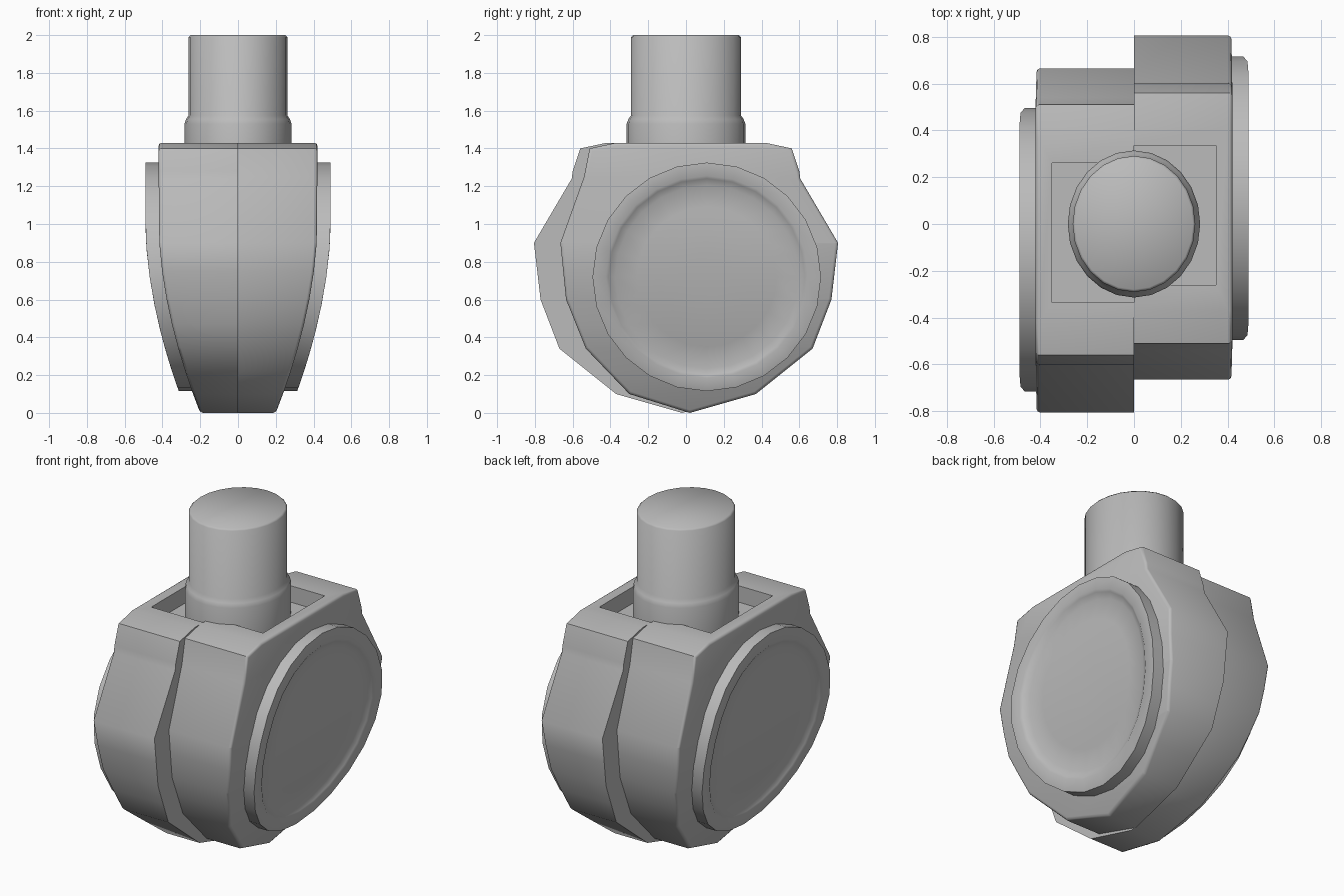
import bpy, bmesh, math
from mathutils import Matrix

cube = bpy.data.objects.get("Cube")
if cube:
    bpy.data.objects.remove(cube, do_unlink=True)

grey = bpy.data.materials.new("plain_grey")
grey.use_nodes = True
COLOUR = (0.5, 0.5, 0.5, 1)
grey.diffuse_color = COLOUR
grey.node_tree.nodes["Principled BSDF"].inputs["Base Color"].default_value = COLOUR

TOP_W, WALL = 0.42, 0.07


def width(z):
    """Half width of the housing, tapering in a curve towards the floor."""
    return TOP_W - 0.22 * min(1, max(0, 1 - z)) ** 1.8


def finish(name, bm):
    bmesh.ops.recalc_face_normals(bm, faces=bm.faces)
    mesh = bpy.data.meshes.new(name)
    bm.to_mesh(mesh)
    bm.free()
    mesh.materials.append(grey)
    obj = bpy.data.objects.new(name, mesh)
    bpy.context.collection.objects.link(obj)
    return obj


def activate(obj):
    bpy.ops.object.select_all(action='DESELECT')
    obj.select_set(True)
    bpy.context.view_layer.objects.active = obj


def smooth(obj, degrees):
    activate(obj)
    bpy.ops.object.shade_smooth_by_angle(angle=math.radians(degrees))


def lathe(bm, rings, sides, place):
    """Skin rings of (radius, offset); place maps them to a point."""
    loops = []
    for r, d in rings:
        loops.append([bm.verts.new(place(r * math.cos(a), r * math.sin(a), d))
                      for a in (2 * math.pi * i / sides for i in range(sides))])
    for a, b in zip(loops, loops[1:]):
        for i in range(sides):
            j = (i + 1) % sides
            bm.faces.new((a[i], a[j], b[j], b[i]))
    bm.faces.new(loops[0])
    bm.faces.new(loops[-1])


# Housing side profile (y, z)
PROFILE = [(0.42, 1.43), (0.56, 1.4), (0.6, 1.28), (0.605, 1.24), (0.805, 0.9),
           (0.77, 0.6), (0.67, 0.34), (0.37, 0.1), (0.02, 0), (-0.3, 0.1),
           (-0.53, 0.34), (-0.635, 0.6), (-0.665, 0.9), (-0.54, 1.25),
           (-0.51, 1.4), (-0.37, 1.43)]
LEVELS = [0.1, 0.22, 0.34, 0.47, 0.6, 0.75, 0.9]


def slab(name, x0, x1, scale, bevel):
    """Extrude the profile sideways and bend its outer face to the taper."""
    bm = bmesh.new()
    cy, cz = 0.07, 0.6
    face = bm.faces.new([bm.verts.new((x0, cy + (y - cy) * scale, cz + (z - cz) * scale))
                         for y, z in PROFILE])
    out = bmesh.ops.extrude_face_region(bm, geom=[face])["geom"]
    moved = [v for v in out if isinstance(v, bmesh.types.BMVert)]
    bmesh.ops.translate(bm, verts=moved, vec=(x1 - x0, 0, 0))
    bmesh.ops.recalc_face_normals(bm, faces=bm.faces)
    if bevel:
        rim = [e for e in bm.edges if all(abs(v.co.x - x1) < 1e-4 for v in e.verts)]
        bmesh.ops.bevel(bm, geom=rim, offset=bevel, segments=2, profile=0.5, affect='EDGES')
    for z in LEVELS:
        bmesh.ops.bisect_plane(bm, geom=bm.verts[:] + bm.edges[:] + bm.faces[:],
                               plane_co=(0, 0, z), plane_no=(0, 0, 1), dist=1e-4)
    for v in bm.verts:
        if v.co.x > 0.1:
            v.co.x -= TOP_W - width(v.co.z)
    return finish(name, bm)


# Left housing: hollow towards the middle, with a shallow pocket in the top
housing = slab("left_housing", 0, TOP_W, 1, 0.015)
cavity = slab("cavity_cutter", -0.1, TOP_W - WALL, 0.8, 0)
bm = bmesh.new()
bmesh.ops.create_cube(bm, size=1, matrix=Matrix.Translation((0.125, 0.0375, 1.48))
                      @ Matrix.Diagonal((0.45, 0.595, 0.3, 1)))
pocket = finish("pocket_cutter", bm)
for cutter in (cavity, pocket):
    cutter.hide_render = True
    activate(housing)
    mod = housing.modifiers.new("cut", 'BOOLEAN')
    mod.operation = 'DIFFERENCE'
    mod.solver = 'EXACT'
    mod.object = cutter
    bpy.ops.object.modifier_apply(modifier=mod.name)
    bpy.data.objects.remove(cutter, do_unlink=True)
smooth(housing, 50)

# Left wheel cover: raised rim, sloping lip and recessed disc following the taper
bm = bmesh.new()
RINGS = [(0.605, -0.05), (0.605, 0.07), (0.535, 0.07), (0.52, 0.06), (0.485, 0.04),
         (0.37, 0.04), (0.25, 0.04), (0.12, 0.04)]
lathe(bm, RINGS, 24, lambda a, b, d: (width(0.72 + b) + d, 0.11 + a, 0.72 + b))
cover = finish("left_wheel_cover", bm)
smooth(cover, 50)

# Right side is the left side turned half way round
for obj in (housing, cover):
    twin = obj.copy()
    twin.data = obj.data.copy()
    twin.name = obj.name.replace("left", "right")
    twin.data.transform(Matrix.Rotation(math.pi, 4, 'Z'))
    bpy.context.collection.objects.link(twin)

# Stem: oval post with a thicker collar
bm = bmesh.new()
STEM = [(0.283, 1.3), (0.283, 1.53), (0.275, 1.555), (0.262, 1.575), (0.262, 1.99), (0.252, 2)]
lathe(bm, STEM, 24, lambda a, b, d: (a, b * 1.11, d))
smooth(finish("stem", bm), 50)
